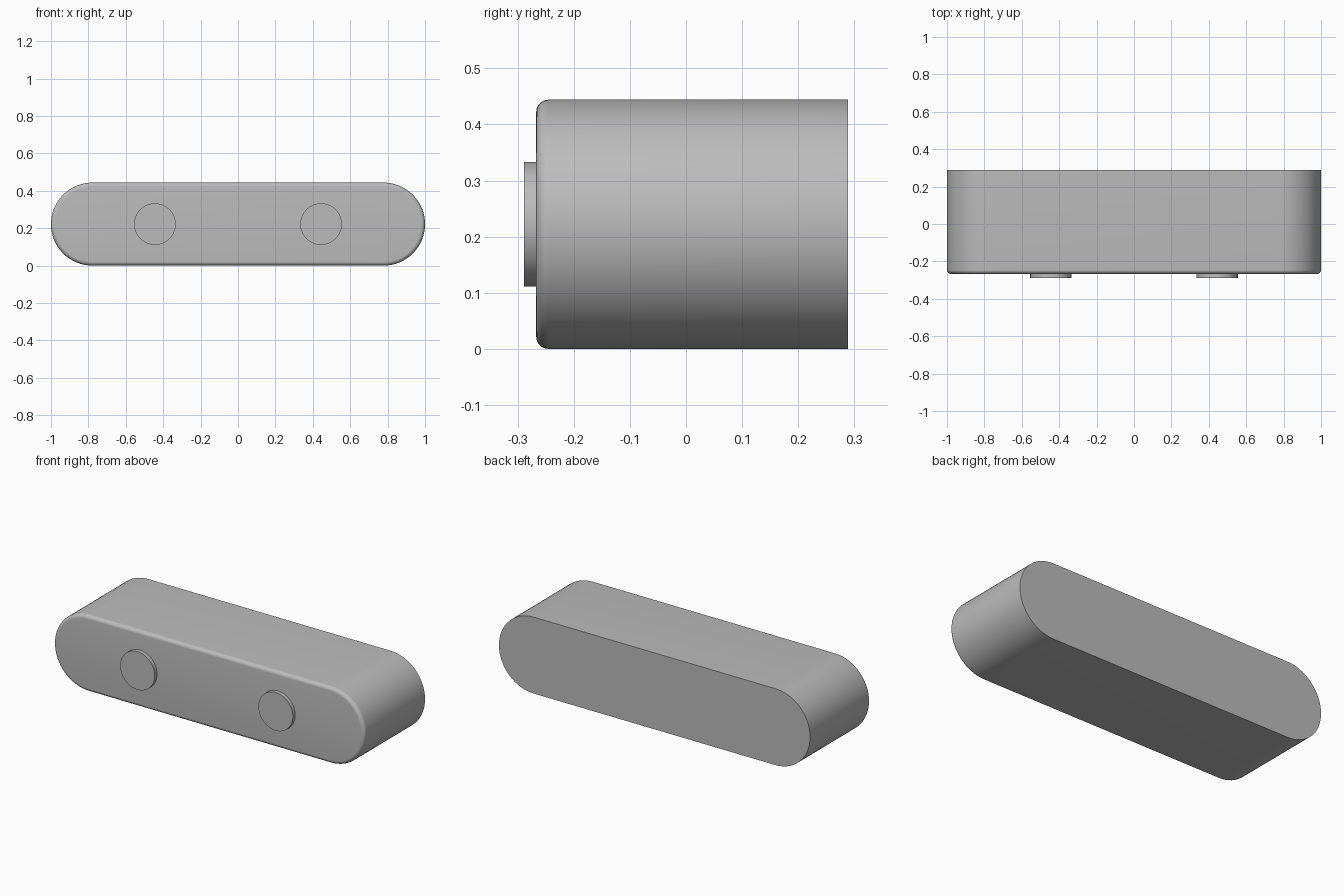
import bpy, bmesh, math

cube = bpy.data.objects.get("Cube")
if cube:
    bpy.data.objects.remove(cube)

R = 0.222            # radius of the rounded ends
HALF = 1.0 - R       # half length of the straight part
FRONT, BACK = -0.267, 0.289
FILLET = 0.022

grey = bpy.data.materials.new("plain grey")
grey.use_nodes = True
colour = (0.5, 0.5, 0.5, 1)
grey.diffuse_color = colour
grey.node_tree.nodes["Principled BSDF"].inputs["Base Color"].default_value = colour


def slot_ring(bm, radius, y, steps=32):
    """Ring of vertices shaped like a slot with round ends."""
    ring = []
    for side in (1, -1):
        for i in range(steps + 1):
            a = -side * math.pi / 2 + side * math.pi * i / steps
            a = math.pi * i / steps - math.pi / 2 + (0 if side > 0 else math.pi)
            ring.append(bm.verts.new((side * HALF + radius * math.cos(a), y,
                                      R + radius * math.sin(a))))
    return ring


def finish(obj):
    obj.data.materials.append(grey)
    bpy.ops.object.select_all(action="DESELECT")
    obj.select_set(True)
    bpy.context.view_layer.objects.active = obj
    bpy.ops.object.shade_smooth_by_angle(angle=math.radians(30))


# Body: slot profile lofted from the flat back to the filleted front
bm = bmesh.new()
rings = [slot_ring(bm, R, BACK)]
for i in range(9):
    t = math.pi / 2 * i / 8
    rings.append(slot_ring(bm, R - FILLET * (1 - math.cos(t)),
                           FRONT + FILLET * (1 - math.sin(t))))
for a, b in zip(rings, rings[1:]):
    for i in range(len(a)):
        j = (i + 1) % len(a)
        bm.faces.new((a[i], a[j], b[j], b[i]))
bm.faces.new(rings[0])
bm.faces.new(rings[-1])
bmesh.ops.recalc_face_normals(bm, faces=bm.faces)
mesh = bpy.data.meshes.new("body")
bm.to_mesh(mesh)
bm.free()
body = bpy.data.objects.new("body", mesh)
bpy.context.collection.objects.link(body)
finish(body)

# Round front buttons
for name, x in (("left_button", 0.444), ("right_button", -0.444)):
    bpy.ops.mesh.primitive_cylinder_add(vertices=64, radius=0.111, depth=0.032,
                                        location=(x, -0.273, R),
                                        rotation=(math.pi / 2, 0, 0))
    button = bpy.context.object
    button.name = name
    finish(button)
